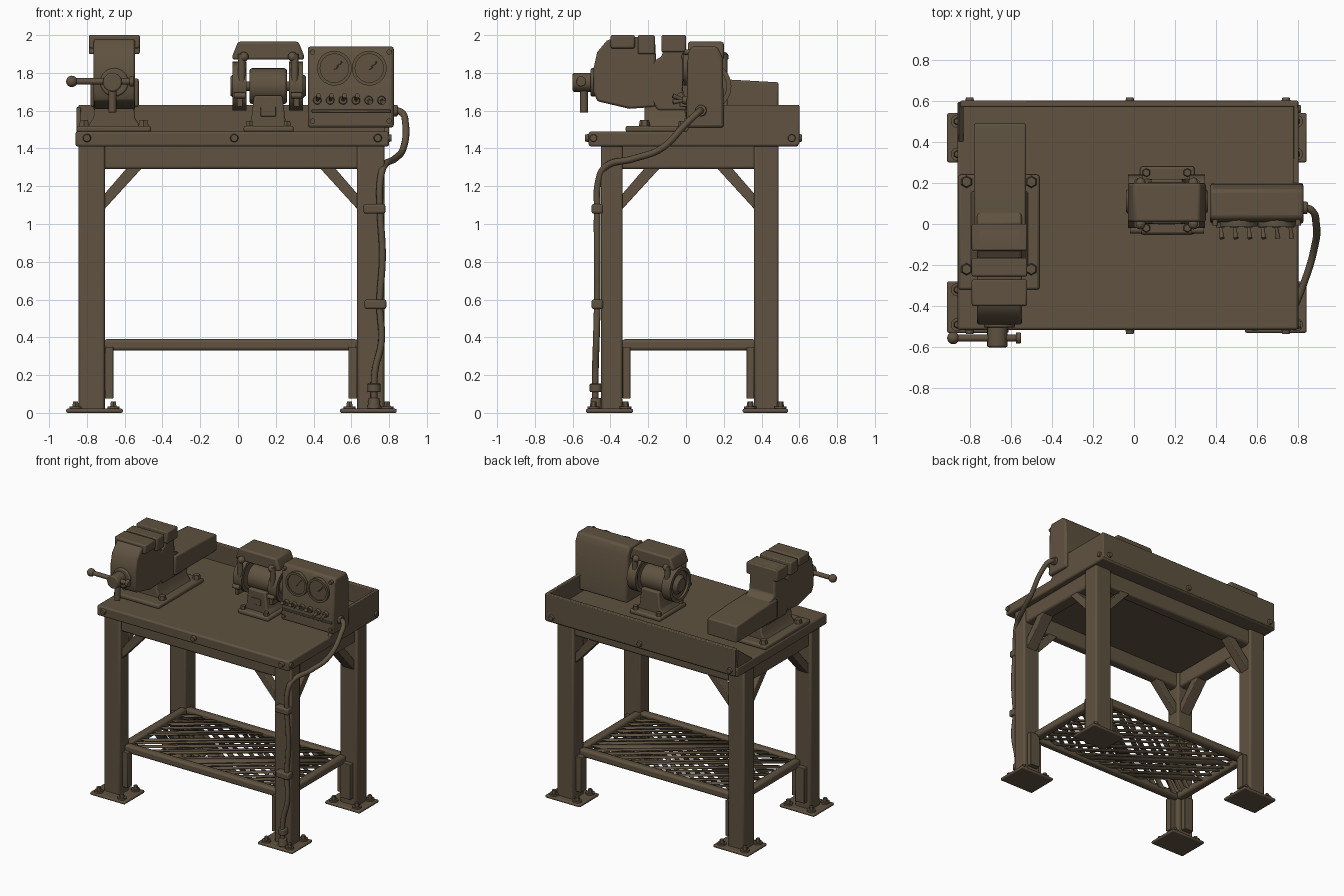
import bpy, bmesh, math, random
from mathutils import Vector

random.seed(4)
paint = bpy.data.materials.new("brown_metal")
paint.diffuse_color = (0.115, 0.085, 0.052, 1)


def finish(name, bm, bevel=0.0, seg=2):
    bmesh.ops.recalc_face_normals(bm, faces=bm.faces[:])
    me = bpy.data.meshes.new(name)
    bm.to_mesh(me)
    bm.free()
    me.materials.append(paint)
    ob = bpy.data.objects.new(name, me)
    bpy.context.collection.objects.link(ob)
    if bevel:
        m = ob.modifiers.new("soft_edges", 'BEVEL')
        m.width, m.segments, m.limit_method = bevel, seg, 'ANGLE'
    bpy.ops.object.select_all(action='DESELECT')
    ob.select_set(True)
    bpy.context.view_layer.objects.active = ob
    bpy.ops.object.shade_smooth_by_angle(angle=math.radians(40))
    return ob


def box(name, x, y, z, bevel=0.006):
    """Box from (min, max) ranges."""
    bm = bmesh.new()
    bmesh.ops.create_cube(bm, size=1)
    for v in bm.verts:
        v.co = [r[0] + (c + 0.5) * (r[1] - r[0]) for c, r in zip(v.co, (x, y, z))]
    return finish(name, bm, bevel)


def prism(name, pts, axis, lo, hi, bevel=0.006):
    """Extrude a 2D outline: (y,z) along x, or (x,z) along y, or (x,y) along z."""
    bm = bmesh.new()
    put = {'x': lambda p, t: (t, p[0], p[1]), 'y': lambda p, t: (p[0], t, p[1]),
           'z': lambda p, t: (p[0], p[1], t)}[axis]
    a = [bm.verts.new(put(p, lo)) for p in pts]
    b = [bm.verts.new(put(p, hi)) for p in pts]
    bm.faces.new(a)
    bm.faces.new(b)
    for i in range(len(a)):
        j = (i + 1) % len(a)
        bm.faces.new((a[i], a[j], b[j], b[i]))
    return finish(name, bm, bevel)


def rod(name, p, q, r, r2=None, n=20, bevel=0.0):
    """Cylinder or cone between two points."""
    p, q = Vector(p), Vector(q)
    bm = bmesh.new()
    bmesh.ops.create_cone(bm, cap_ends=True, segments=n, radius1=r,
                          radius2=r if r2 is None else r2, depth=(q - p).length)
    rot = (q - p).to_track_quat('Z', 'Y')
    for v in bm.verts:
        v.co = rot @ v.co + (p + q) / 2
    return finish(name, bm, bevel)


def ball(name, c, r):
    bm = bmesh.new()
    bmesh.ops.create_uvsphere(bm, u_segments=20, v_segments=12, radius=r)
    bmesh.ops.translate(bm, verts=bm.verts, vec=c)
    return finish(name, bm)


def ring(name, c, axis, profile, n=32):
    """Revolve closed (radius, offset) outline about x or y."""
    bm = bmesh.new()
    rows = []
    for i in range(n):
        a = 2 * math.pi * i / n
        rows.append([bm.verts.new(Vector(c) + Vector(
            (o, r * math.cos(a), r * math.sin(a)) if axis == 'x' else
            (r * math.cos(a), o, r * math.sin(a)))) for r, o in profile])
    m = len(profile)
    for i in range(n):
        s, t = rows[i], rows[(i + 1) % n]
        for k in range(m):
            bm.faces.new((s[k], s[(k + 1) % m], t[(k + 1) % m], t[k]))
    return finish(name, bm)


# Worktop tray with raised back and side lips
box("worktop", (-0.86, 0.80), (-0.515, 0.595), (1.41, 1.49), 0.012)
box("back_wall", (-0.845, 0.80), (0.57, 0.60), (1.42, 1.63), 0.006)
prism("right_wall", [(0.0, 1.45), (0.0, 1.49), (0.1, 1.63), (0.595, 1.63), (0.595, 1.45)], 'x', 0.775, 0.80, 0.005)
prism("left_wall", [(0.4, 1.45), (0.4, 1.49), (0.575, 1.62), (0.595, 1.45)], 'x', -0.855, -0.83, 0.004)
for x in (-0.80, -0.02, 0.74):
    rod("front_bolt", (x, -0.505, 1.455), (x, -0.535, 1.455), 0.024, 0.018)
    rod("back_bolt", (x, 0.59, 1.455), (x, 0.615, 1.455), 0.024, 0.018)
for y in (-0.49, 0.56):
    rod("side_bolt", (0.79, y, 1.455), (0.812, y, 1.455), 0.022, 0.018)

# Legs, foot plates and shelf supports
XL, YL = ((-0.845, -0.705), (0.63, 0.775)), ((-0.45, -0.335), (0.36, 0.49))
for x in XL:
    for y in YL:
        sx = 1 if x[0] < 0 else -1
        sy = 1 if y[0] < 0 else -1
        box("leg", x, y, (0.01, 1.42), 0.012)
        px = (-0.91, -0.61) if sx > 0 else (0.54, 0.84)
        py = (-0.53, -0.28) if sy > 0 else (0.30, 0.54)
        box("foot_plate", px, py, (0, 0.022), 0.008)
        for bx in (px[0] + 0.05, px[1] - 0.05):
            for by in (py[0] + 0.04, py[1] - 0.04):
                rod("foot_washer", (bx, by, 0.02), (bx, by, 0.035), 0.032)
                rod("foot_bolt", (bx, by, 0.03), (bx, by, 0.06), 0.02, 0.015, 6)
        # Inner upright strips and diagonal braces
        ix, iy = (x[1] if sx > 0 else x[0]), (y[1] if sy > 0 else y[0])
        box("shelf_support_x", sorted((ix, ix + sx * 0.045)), (y[0] + 0.03, y[1] - 0.03), (0.075, 0.35), 0.004)
        box("shelf_support_y", (x[0] + 0.03, x[1] - 0.03), sorted((iy, iy + sy * 0.04)), (0.075, 0.35), 0.004)
        for ax, base, s, lim in (('y', ix, sx, y), ('x', iy, sy, x)):
            prism("corner_brace", [(base - s * 0.01, 1.07), (base - s * 0.01, 1.15), (base + s * 0.12, 1.30),
                                   (base + s * 0.20, 1.30)], ax, lim[0] + 0.025, lim[1] - 0.025, 0.005)

# Upper apron rails and lower shelf frame
for y in YL:
    box("apron_long", (-0.72, 0.65), (y[0] + 0.02, y[1] - 0.02), (1.29, 1.42), 0.015)
for x in XL:
    box("apron_short", (x[0] + 0.02, x[1] - 0.02), (-0.35, 0.38), (1.29, 1.42), 0.015)
for y in (-0.36, 0.385):
    box("shelf_rail_long", (-0.71, 0.635), (y - 0.03, y + 0.03), (0.33, 0.39), 0.015)
for x in (-0.725, 0.65):
    box("shelf_rail_short", (x - 0.03, x + 0.03), (-0.34, 0.37), (0.33, 0.39), 0.015)

# Woven shelf mesh: diagonal strips clipped to the frame
bm = bmesh.new()
X0, X1, Y0, Y1 = -0.71, 0.64, -0.34, 0.37
for s in (1, -1):
    for i in range(26):
        c = X0 - 0.65 + i * 0.105 + random.uniform(-0.02, 0.02)
        w = random.choice((0.02, 0.025, 0.03, 0.06))
        k = 1.35 * s
        off = c if s > 0 else c + 0.65
        lo, hi = sorted(((X0 + w - off) / k, (X1 - w - off) / k))
        lo, hi = max(lo, Y0), min(hi, Y1)
        if hi - lo > 0.03:
            z = 0.362 + 0.006 * s
            bm.faces.new([bm.verts.new((off + k * t + d, t, z)) for t, d in ((lo, -w), (lo, w), (hi, w), (hi, -w))])
mesh = finish("shelf_mesh", bm)
mesh.modifiers.new("thickness", 'SOLIDIFY').thickness = 0.008

# Bench vise: base, fixed jaw, moving jaw and rear beam
VX = -0.655
box("vise_base", (-0.855, -0.46), (-0.32, 0.24), (1.485, 1.52), 0.012)
for x in (-0.815, -0.50):
    for y in (-0.22, 0.205):
        rod("vise_bolt", (x, y, 1.51), (x, y, 1.55), 0.032, 0.024, 6)
prism("vise_pedestal", [(-0.80, 1.51), (-0.51, 1.51), (-0.545, 1.56), (-0.56, 1.70), (-0.75, 1.70), (-0.765, 1.56)],
      'y', -0.22, 0.16, 0.01)
prism("vise_fixed_jaw", [(-0.15, 1.60), (0.10, 1.60), (0.10, 1.74), (0.0, 1.80), (0.0, 1.99), (-0.03, 2.0),
                         (-0.125, 2.0), (-0.125, 1.89), (-0.19, 1.85), (-0.19, 1.66)], 'x', VX - 0.11, VX + 0.11, 0.012)
prism("vise_moving_jaw", [(-0.16, 1.90), (-0.16, 1.62), (-0.30, 1.61), (-0.47, 1.65), (-0.49, 1.70), (-0.49, 1.82),
                          (-0.47, 1.91), (-0.42, 1.97), (-0.37, 1.99), (-0.165, 1.99)], 'x', VX - 0.11, VX + 0.11, 0.012)
box("moving_jaw_head", (-0.79, -0.52), (-0.40, -0.27), (1.93, 2.0), 0.01)
box("moving_jaw_plate", (-0.79, -0.52), (-0.255, -0.165), (1.90, 2.0), 0.008)
box("fixed_jaw_plate", (-0.79, -0.52), (-0.13, 0.0), (1.91, 2.0), 0.008)
prism("vise_beam", [(-0.02, 1.62), (-0.02, 1.77), (0.22, 1.765), (0.49, 1.75), (0.49, 1.62)], 'x', -0.78, -0.525, 0.01)
# Vise screw and handle
rod("vise_screw", (VX - 0.01, -0.45, 1.75), (VX - 0.01, -0.60, 1.75), 0.05, bevel=0.008)
rod("vise_collar", (VX, -0.47, 1.75), (VX, -0.505, 1.75), 0.075, bevel=0.008)
rod("vise_handle", (-0.88, -0.555, 1.755), (-0.56, -0.555, 1.755), 0.017)
ball("handle_end", (-0.88, -0.555, 1.755), 0.03)
rod("handle_stop", (-0.575, -0.555, 1.755), (-0.55, -0.555, 1.755), 0.027, bevel=0.005)
rod("vise_lever", (VX - 0.01, -0.54, 1.72), (VX - 0.01, -0.54, 1.59), 0.021, bevel=0.004)

# Bench grinder
GX, GY, GZ = 0.16, 0.11, 1.73
box("grinder_base", (0.03, 0.295), (-0.05, 0.28), (1.485, 1.52), 0.012)
prism("grinder_pedestal", [(0.04, 1.51), (0.28, 1.51), (0.25, 1.55), (0.235, 1.68), (0.085, 1.68), (0.07, 1.55)],
      'y', 0.0, 0.22, 0.01)
box("grinder_nameplate", (0.12, 0.20), (-0.006, 0.002), (1.57, 1.62), 0.002)
rod("grinder_motor", (0.06, GY, GZ), (0.26, GY, GZ), 0.095, n=28, bevel=0.015)
rod("grinder_shaft", (-0.03, GY, GZ), (0.35, GY, GZ), 0.025)
for s in (-1, 1):
    x = GX + s * 0.15
    rod("grinding_wheel", (x - 0.022, GY, GZ), (x + 0.022, GY, GZ), 0.118, n=32, bevel=0.006)
    ring("wheel_guard", (x, GY, GZ), 'x', [(0.105, -0.04), (0.13, -0.04), (0.13, 0.035), (0.105, 0.035)])
    rod("wheel_cap", (x + s * 0.02, GY, GZ), (x + s * 0.05, GY, GZ), 0.075, 0.05)
    for y in (0.0, 0.20):
        rod("cover_post", (x - s * 0.01, y, 1.72), (x - s * 0.01, y, 1.90), 0.02)
        ball("cover_bolt", (x - s * 0.02, y - 0.0, 1.885), 0.026)
    rod("tool_rest", (x - 0.03, -0.03, 1.68), (x + 0.03, -0.03, 1.68), 0.016)
    box("rest_bracket", (x - 0.015, x + 0.015), (-0.035, 0.06), (1.62, 1.67), 0.004)
    for y in (-0.02, 0.25):
        rod("grinder_bolt", (GX + s * 0.1, y, 1.51), (GX + s * 0.1, y, 1.545), 0.023, 0.018, 6)
prism("grinder_cover", [(-0.03, 1.87), (0.35, 1.87), (0.35, 1.89), (0.32, 1.965), (0.0, 1.965), (-0.03, 1.89)],
      'y', 0.01, 0.20, 0.012)

# Control panel with dials and toggle switches
prism("panel_box", [(0.0, 1.51), (0.2, 1.51), (0.195, 1.88), (0.165, 1.94), (0.03, 1.94), (0.01, 1.90)],
      'x', 0.37, 0.825, 0.014)
for x in (0.51, 0.695):
    ring("dial_rim", (x, 0.012, 1.825), 'y', [(0.075, 0.01), (0.075, -0.025), (0.092, -0.025), (0.092, 0.01)])
    rod("dial_face", (x, 0.02, 1.825), (x, -0.003, 1.825), 0.08, n=32)
    rod("dial_needle", (x, -0.006, 1.815), (x + 0.04, -0.006, 1.86), 0.004, n=8)
for i in range(6):
    x = 0.42 + 0.068 * i
    rod("switch_nut", (x, 0.02, 1.655), (x, -0.018, 1.655), 0.025, 0.02, 12)
    d = 0.025 if i < 4 else -0.01
    rod("switch_lever", (x, -0.01, 1.655), (x + 0.008, -0.07, 1.655 + d), 0.008, 0.013, 10)
box("panel_trim", (0.39, 0.81), (-0.008, 0.01), (1.59, 1.605), 0.003)
for x in (0.395, 0.80):
    for z in (1.545, 1.91):
        rod("panel_screw", (x, 0.03, z), (x, -0.008, z), 0.014)

# Power cable with clips down the front right leg
cu = bpy.data.curves.new("power_cable", 'CURVE')
cu.dimensions, cu.bevel_depth, cu.bevel_resolution, cu.resolution_u = '3D', 0.018, 3, 6
path = [(0.81, 0.08, 1.60), (0.86, 0.07, 1.595), (0.887, 0.0, 1.53), (0.875, -0.13, 1.40), (0.83, -0.28, 1.345),
        (0.77, -0.43, 1.30), (0.752, -0.465, 1.22), (0.752, -0.47, 1.08), (0.765, -0.47, 0.83), (0.75, -0.47, 0.57),
        (0.76, -0.475, 0.38), (0.725, -0.48, 0.22), (0.72, -0.48, 0.03)]
sp = cu.splines.new('BEZIER')
sp.bezier_points.add(len(path) - 1)
for bp, p in zip(sp.bezier_points, path):
    bp.co = p
    bp.handle_left_type = bp.handle_right_type = 'AUTO'
cu.materials.append(paint)
bpy.context.collection.objects.link(bpy.data.objects.new("power_cable", cu))
rod("cable_socket", (0.81, 0.08, 1.60), (0.845, 0.078, 1.60), 0.03, bevel=0.004)
for x, z in ((0.725, 1.08), (0.73, 0.575)):
    box("cable_clip", (x - 0.06, x + 0.055), (-0.50, -0.44), (z - 0.025, z + 0.025), 0.01)
rod("cable_coupling", (0.72, -0.475, 0.11), (0.72, -0.475, 0.155), 0.035, bevel=0.006)
rod("cable_gland", (0.72, -0.475, 0.02), (0.72, -0.475, 0.08), 0.036, 0.028, bevel=0.006)
